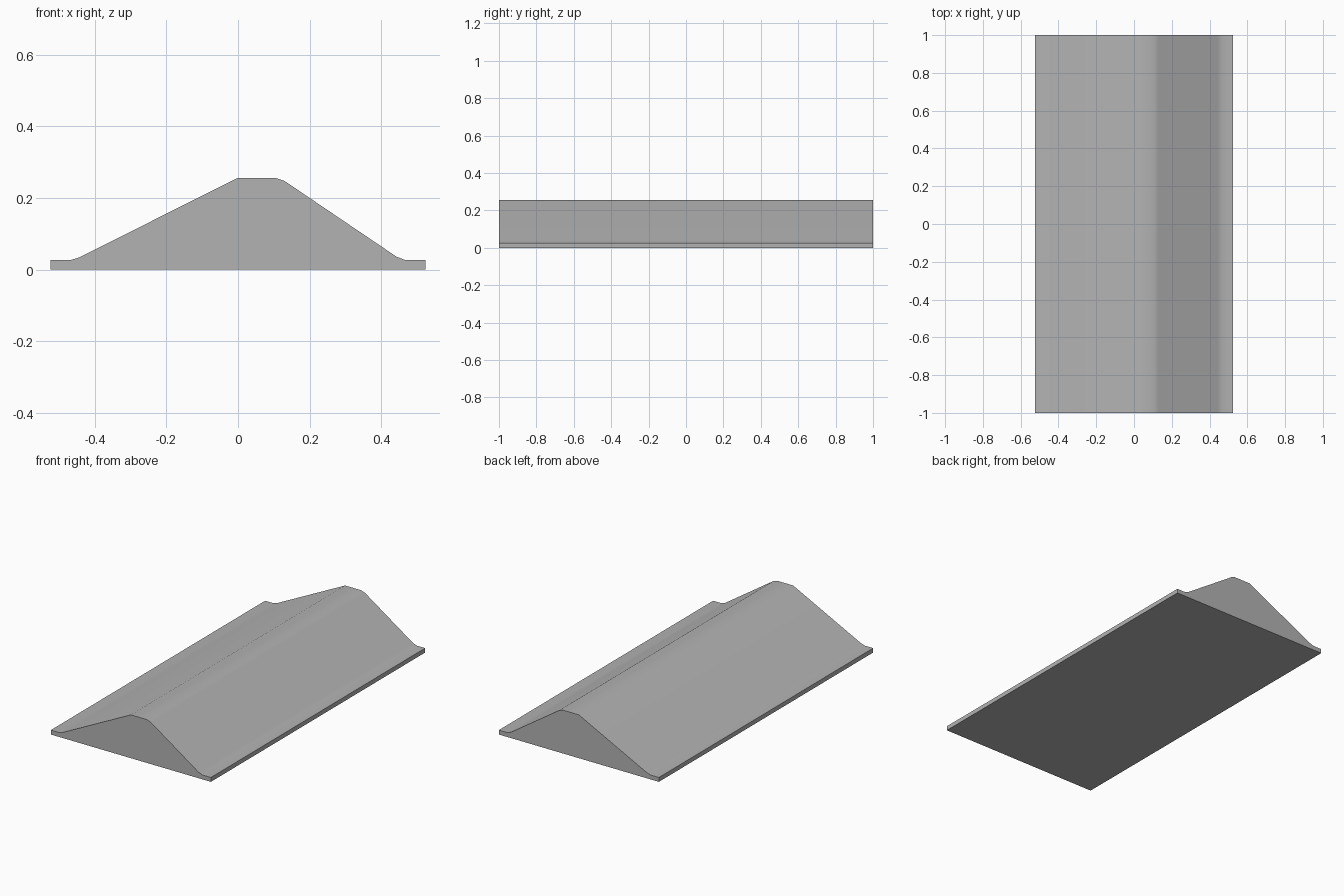
import bpy
import bmesh
import math

cube = bpy.data.objects.get("Cube")
if cube:
    bpy.data.objects.remove(cube, do_unlink=True)

# Single plain grey
grey = bpy.data.materials.new("plain_grey")
grey.use_nodes = True
colour = (0.45, 0.45, 0.45, 1)
grey.diffuse_color = colour
grey.node_tree.nodes["Principled BSDF"].inputs["Base Color"].default_value = colour

# Cross-section: flat rims, eased slopes and an off-centre crest
half_width, half_length = 0.523, 1.0
rim, crest = 0.026, 0.256
profile = [
    (-half_width, 0), (half_width, 0),
    (half_width, rim), (0.468, rim), (0.442, 0.036),
    (0.13, 0.247), (0.104, crest), (0, crest),
    (-0.443, 0.034), (-0.468, rim), (-half_width, rim),
]

# Extrude the section along the length
bm = bmesh.new()
section = bm.faces.new([bm.verts.new((x, -half_length, z)) for x, z in profile])
result = bmesh.ops.extrude_face_region(bm, geom=[section], use_keep_orig=True)
moved = [v for v in result["geom"] if isinstance(v, bmesh.types.BMVert)]
bmesh.ops.translate(bm, verts=moved, vec=(0, 2 * half_length, 0))
bmesh.ops.recalc_face_normals(bm, faces=bm.faces)

mesh = bpy.data.meshes.new("ridge_strip")
bm.to_mesh(mesh)
bm.free()
mesh.materials.append(grey)
ridge = bpy.data.objects.new("ridge_strip", mesh)
bpy.context.collection.objects.link(ridge)

# Soft slopes with crisp ends and rims
bpy.context.view_layer.objects.active = ridge
ridge.select_set(True)
bpy.ops.object.shade_smooth_by_angle(angle=math.radians(30))
